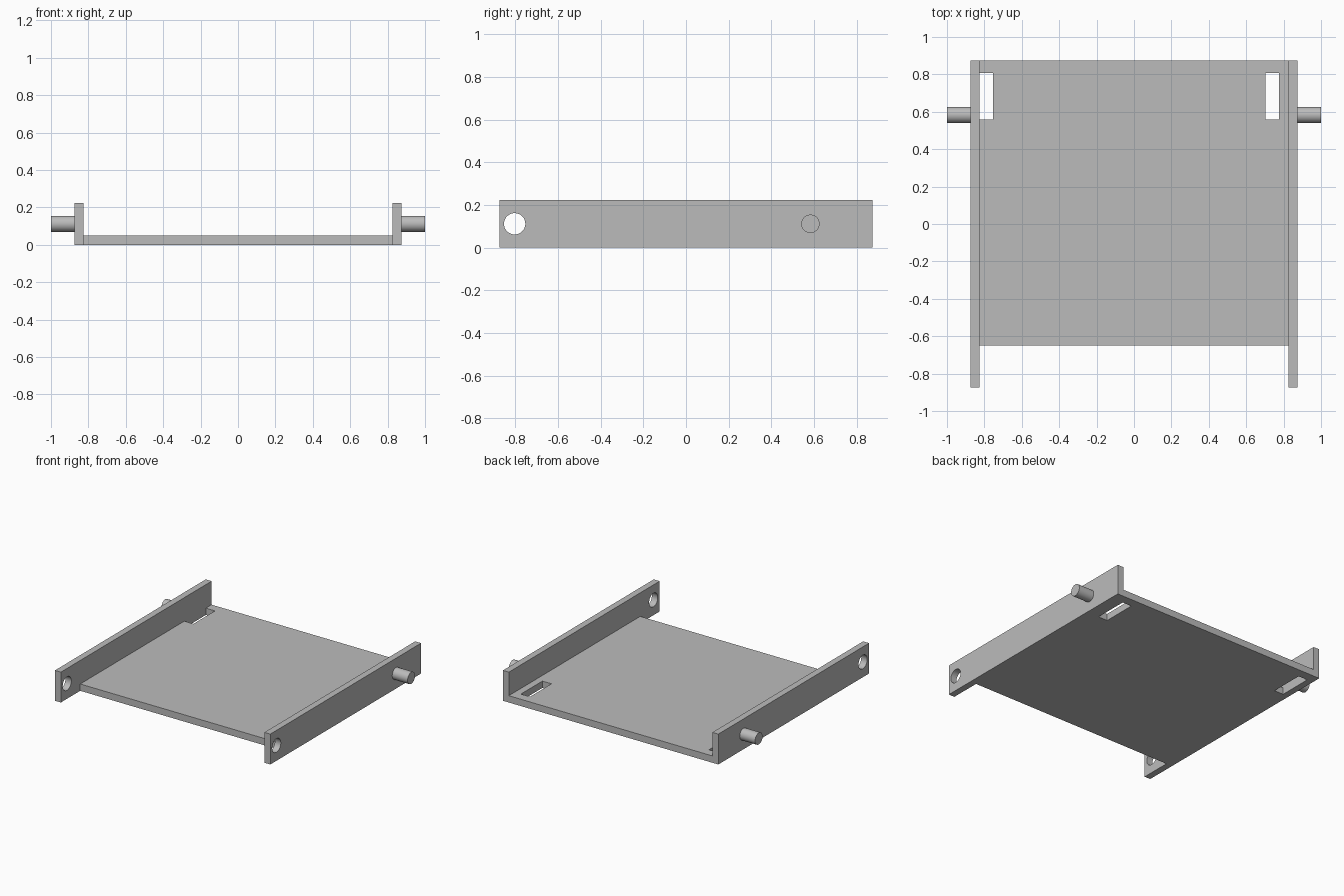
import bpy
import math

if "Cube" in bpy.data.objects:
    bpy.data.objects.remove(bpy.data.objects["Cube"])

grey = bpy.data.materials.new("plain grey")
grey.diffuse_color = (0.5, 0.5, 0.5, 1)
grey.use_nodes = True
grey.node_tree.nodes["Principled BSDF"].inputs["Base Color"].default_value = grey.diffuse_color

WALL_IN, WALL_OUT = 0.827, 0.875   # inner and outer faces of the side walls
HEIGHT, FLOOR = 0.223, 0.05


def box(name, x, y, z):
    """Box from (min, max) pairs."""
    bpy.ops.mesh.primitive_cube_add(size=1, location=[sum(p) / 2 for p in (x, y, z)])
    ob = bpy.context.object
    ob.name = name
    ob.scale = [p[1] - p[0] for p in (x, y, z)]
    bpy.ops.object.transform_apply(location=False, rotation=False, scale=True)
    ob.data.materials.append(grey)
    return ob


def rod(name, x, y, z, radius):
    """Smooth cylinder along x."""
    bpy.ops.mesh.primitive_cylinder_add(
        vertices=48, radius=radius, depth=x[1] - x[0],
        location=(sum(x) / 2, y, z), rotation=(0, math.pi / 2, 0))
    ob = bpy.context.object
    ob.name = name
    ob.data.materials.append(grey)
    bpy.ops.object.shade_smooth_by_angle(angle=math.radians(30))
    return ob


def cut(target, cutter):
    """Subtract the cutter, then remove it."""
    mod = target.modifiers.new("cut", 'BOOLEAN')
    mod.operation = 'DIFFERENCE'
    mod.solver = 'EXACT'
    mod.object = cutter
    cutter.hide_render = True
    bpy.context.view_layer.objects.active = target
    bpy.ops.object.modifier_apply(modifier=mod.name)
    bpy.data.objects.remove(cutter)


# Floor plate with two slots; the left one touches the wall
floor = box("floor_plate", (-WALL_IN, WALL_IN), (-0.65, 0.875), (0, FLOOR))
for x in ((-0.86, -0.753), (0.702, 0.776)):
    cut(floor, box("slot_cutter", x, (0.558, 0.808), (-0.1, 0.2)))

# Side walls with a pivot hole at the front and a peg near the back
for side, s in (("left", -1), ("right", 1)):
    wall = box(side + "_wall", sorted((s * WALL_IN, s * WALL_OUT)),
               (-0.875, 0.875), (0, HEIGHT))
    cut(wall, rod("hole_cutter", sorted((s * 0.7, s * 1.0)), -0.803, 0.112, 0.05))
    rod(side + "_peg", sorted((s * (WALL_OUT - 0.01), s * 1.0)), 0.583, 0.112, 0.043)
